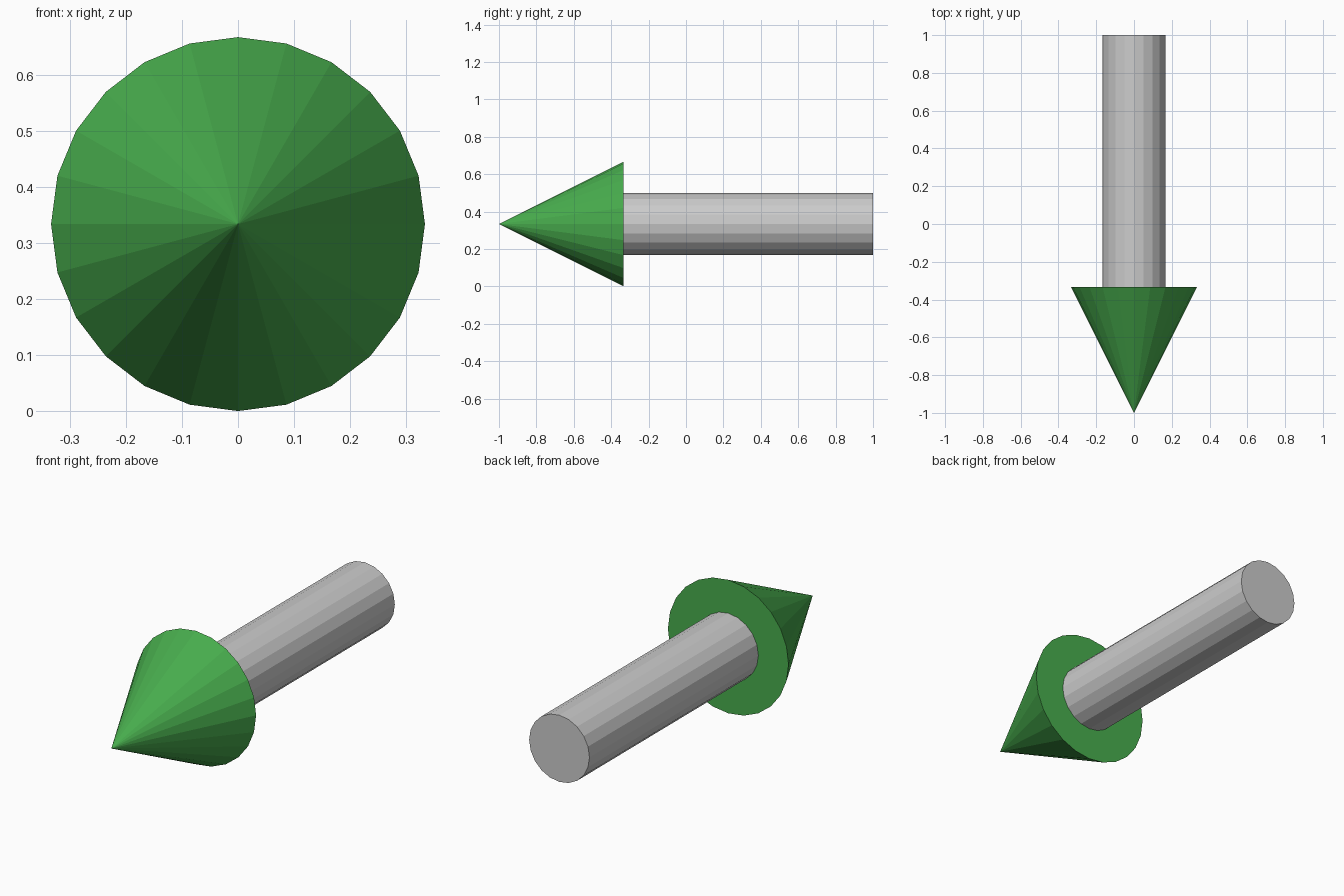
import bpy
from math import pi

if "Cube" in bpy.data.objects:
    bpy.data.objects.remove(bpy.data.objects["Cube"])

MID = 1 / 3  # height of the arrow's axis


def cone(name, sides, r_back, r_front, y_back, y_front):
    """Flat-shaded cone or cylinder lying along y, tip end toward -y."""
    bpy.ops.mesh.primitive_cone_add(
        vertices=sides, radius1=r_back, radius2=r_front, depth=y_back - y_front,
        location=(0, (y_back + y_front) / 2, MID), rotation=(pi / 2, 0, 0))
    obj = bpy.context.object
    obj.name = name
    return obj


# Grey shaft
cone("shaft", 20, 1 / 6, 1 / 6, 1, -1 / 3)

# Green pointed head
head = cone("arrow_head", 24, 1 / 3, 0, -1 / 3, -1)
green = bpy.data.materials.new("green")
green.diffuse_color = (0.065, 0.42, 0.075, 1)
green.use_nodes = True
green.node_tree.nodes["Principled BSDF"].inputs["Base Color"].default_value = green.diffuse_color
head.data.materials.append(green)
